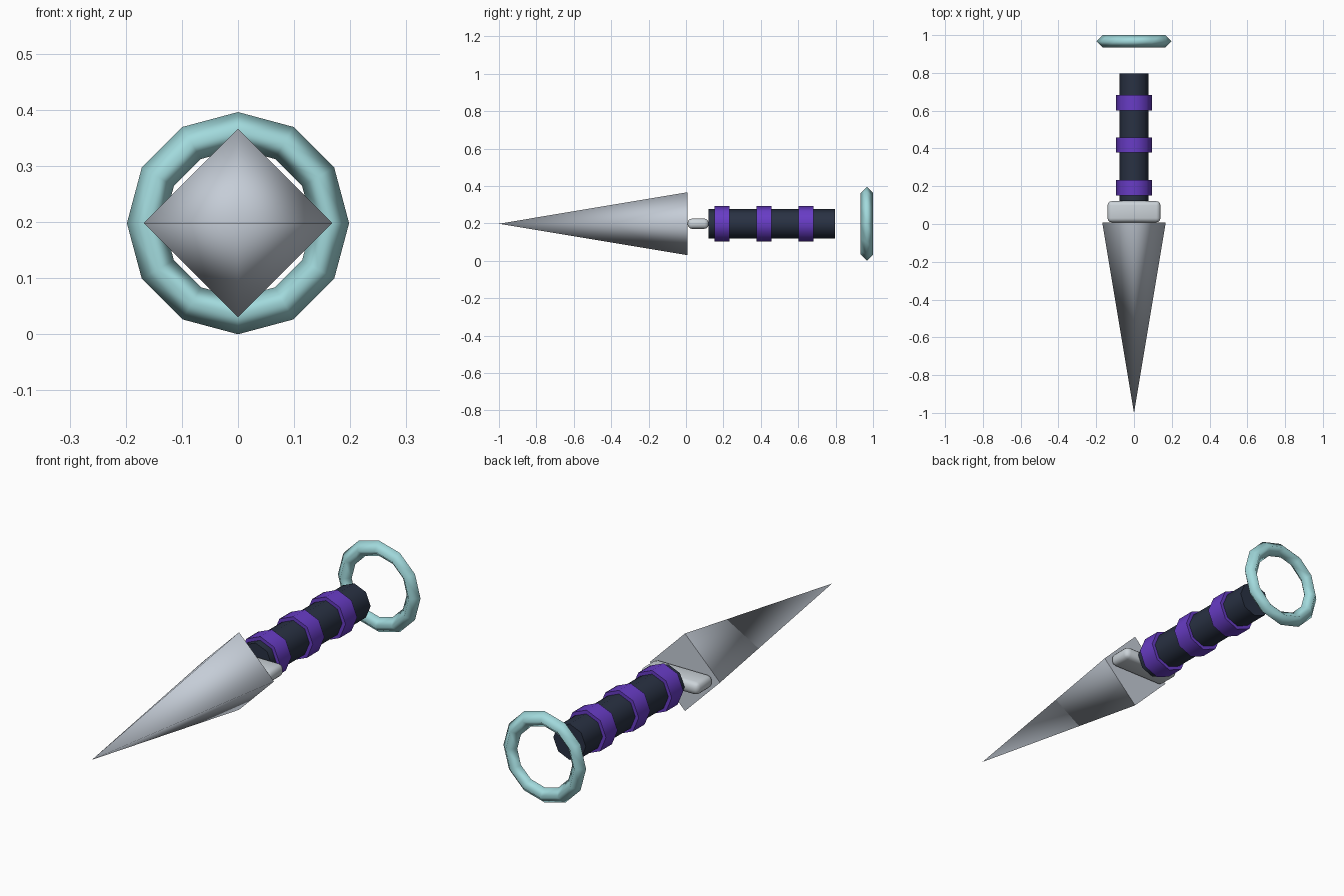
import bpy, bmesh
from math import pi
from mathutils import Matrix

cube = bpy.data.objects.get("Cube")
if cube:
    bpy.data.objects.remove(cube, do_unlink=True)

CENTRE_Z = 0.198


def material(name, colour):
    m = bpy.data.materials.new(name)
    m.use_nodes = True
    rgba = (*colour, 1)
    m.diffuse_color = rgba
    m.node_tree.nodes["Principled BSDF"].inputs["Base Color"].default_value = rgba
    return m


steel = material("steel", (0.56, 0.61, 0.68))
pale_steel = material("pale steel", (0.60, 0.65, 0.69))
navy = material("navy grip", (0.022, 0.031, 0.056))
purple = material("purple wrap", (0.138, 0.045, 0.56))
teal = material("pale teal", (0.36, 0.70, 0.72))


def finish(obj, name, mat):
    obj.name = obj.data.name = name
    obj.data.materials.append(mat)
    return obj


def rod(name, mat, sides, front, back, r_front, r_back):
    """Tapered prism along y with smooth sides and flat, sharp-edged ends."""
    bm = bmesh.new()
    bmesh.ops.create_cone(bm, cap_ends=True, segments=sides, radius1=r_back,
                          radius2=r_front, depth=back - front)
    # The cone's base turns to the back, its tip to the front
    bm.transform(Matrix.Translation((0, (front + back) / 2, CENTRE_Z))
                 @ Matrix.Rotation(pi / 2, 4, "X"))
    bm.normal_update()
    for f in bm.faces:
        f.smooth = abs(f.normal.y) < 0.9
    for e in bm.edges:
        e.smooth = all(f.smooth for f in e.link_faces)
    mesh = bpy.data.meshes.new(name)
    bm.to_mesh(mesh)
    bm.free()
    obj = bpy.data.objects.new(name, mesh)
    bpy.context.collection.objects.link(obj)
    return finish(obj, name, mat)


# Four-sided blade
rod("blade", steel, 4, -1, 0.007, 0, 0.168)

# Rounded guard
bpy.ops.mesh.primitive_cube_add(size=1, location=(0, 0.065, CENTRE_Z))
guard = finish(bpy.context.object, "guard", pale_steel)
guard.scale = (0.28, 0.112, 0.054)
bpy.ops.object.transform_apply(location=False, rotation=False, scale=True)
bevel = guard.modifiers.new("rounding", "BEVEL")
bevel.width = 0.022
bevel.segments = 3
bpy.ops.object.shade_smooth()

# Grip with three wrapped bands
rod("grip", navy, 8, 0.121, 0.797, 0.078, 0.078)
for i, y in enumerate((0.192, 0.418, 0.642)):
    rod(f"wrap_band_{i + 1}", purple, 8, y - 0.04, y + 0.04, 0.094, 0.094)

# Pommel ring
bpy.ops.mesh.primitive_torus_add(major_segments=12, minor_segments=4,
                                 major_radius=0.165, minor_radius=0.033,
                                 location=(0, 0.967, CENTRE_Z),
                                 rotation=(pi / 2, 0, 0))
finish(bpy.context.object, "pommel_ring", teal)
bpy.ops.object.shade_smooth()
